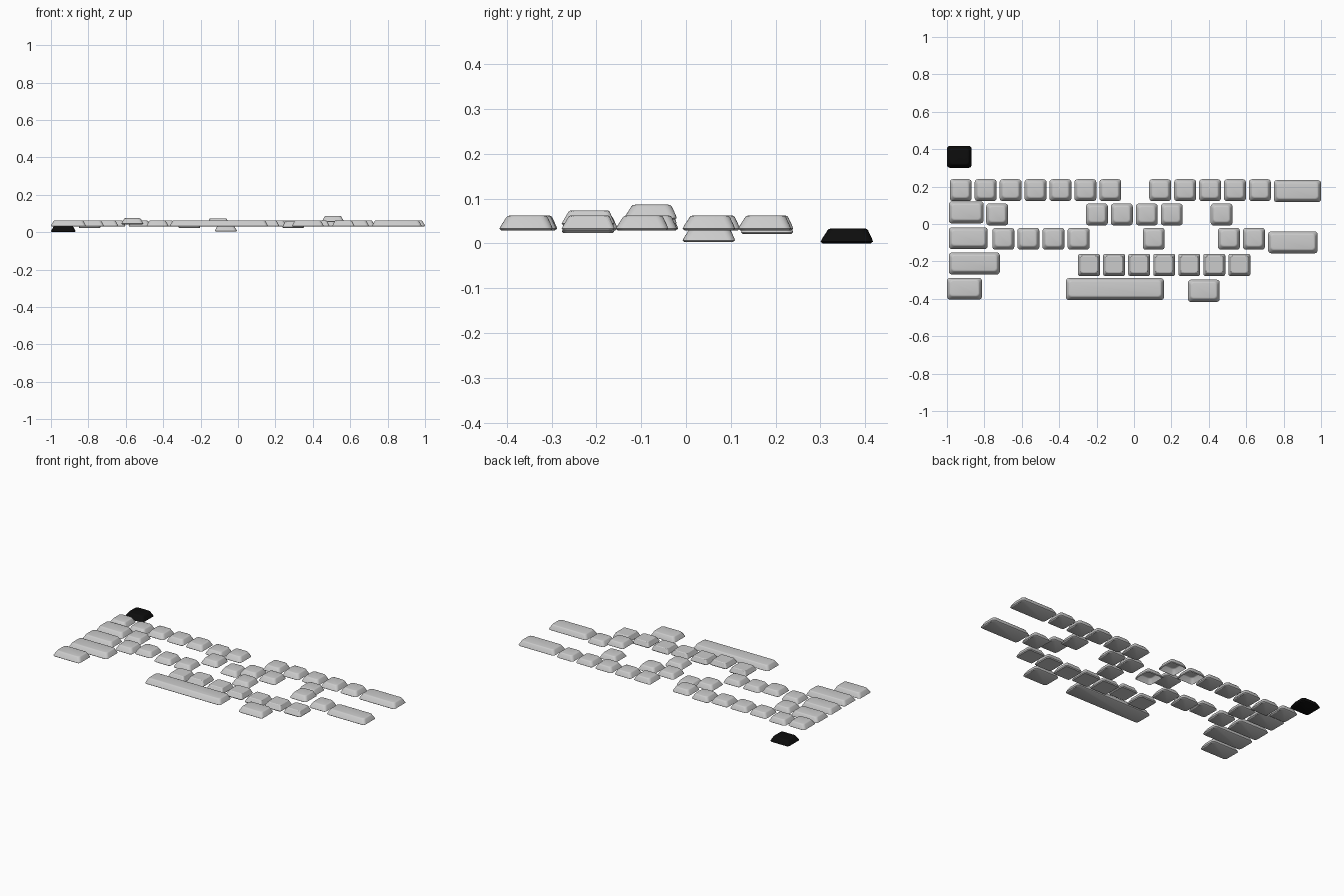
import bpy, bmesh, math

if "Cube" in bpy.data.objects:
    bpy.data.objects.remove(bpy.data.objects["Cube"])

BASE_Z = 0.029     # normal resting height of a key
KEY_H = 0.0335     # key height
KEY_W = 0.117      # width of a single key


def ring(bm, x0, x1, y0, y1, z, r, seg=4):
    """Rounded rectangle loop of vertices."""
    verts = []
    for cx, cy, a0 in ((x1 - r, y1 - r, 0), (x0 + r, y1 - r, 90),
                       (x0 + r, y0 + r, 180), (x1 - r, y0 + r, 270)):
        for i in range(seg + 1):
            a = math.radians(a0 + 90 * i / seg)
            verts.append(bm.verts.new((cx + r * math.cos(a), cy + r * math.sin(a), z)))
    return verts


def key(name, x0, x1, y0, y1, z=BASE_Z, crisp=False, open_base=False, mat=None):
    """Tapered key cap: (inset, height, corner radius) sections lofted upward."""
    if crisp:
        sections = ((0.004, 0.0, 0.010), (0.0, 0.005, 0.010),
                    (0.013, 0.031, 0.010), (0.017, KEY_H, 0.010))
    else:
        sections = ((0.005, 0.0, 0.014), (0.0, 0.004, 0.016), (0.003, 0.011, 0.017),
                    (0.013, 0.029, 0.017), (0.016, 0.0323, 0.016), (0.021, KEY_H, 0.014))
    bm = bmesh.new()
    loops = []
    for inset, h, r in sections:
        lean = 0.003 * h / KEY_H      # top sits slightly toward the back
        loops.append(ring(bm, x0 + inset, x1 - inset, y0 + inset + lean,
                          y1 - inset + lean, z + h, r))
    n = len(loops[0])
    for a, b in zip(loops, loops[1:]):
        for i in range(n):
            j = (i + 1) % n
            bm.faces.new((a[i], a[j], b[j], b[i]))
    bm.faces.new(loops[-1])
    if not open_base:
        bm.faces.new(loops[0][::-1])
    me = bpy.data.meshes.new(name)
    bm.to_mesh(me)
    bm.free()
    ob = bpy.data.objects.new(name, me)
    bpy.context.collection.objects.link(ob)
    if mat:
        me.materials.append(mat)
    if not crisp:
        bpy.ops.object.select_all(action='DESELECT')
        ob.select_set(True)
        bpy.context.view_layer.objects.active = ob
        bpy.ops.object.shade_smooth_by_angle(angle=math.radians(35))
    return ob


def key_row(name, start, pitch, slots, y0, y1, heights={}, open_slots=(), crisp=False):
    """Single-width keys in the given slots, some loose at other heights."""
    for s in slots:
        x = start + pitch * s
        key(f"{name}_key_{s + 1}", x, x + KEY_W, y0, y1, heights.get(s, BASE_Z),
            crisp, s in open_slots)


# Black corner key
black = bpy.data.materials.new("black")
black.diffuse_color = (0.004, 0.004, 0.004, 1)
black.use_nodes = True
black.node_tree.nodes["Principled BSDF"].inputs["Base Color"].default_value = black.diffuse_color
key("corner_key", -1.0, -0.868, 0.300, 0.417, 0.0, mat=black)

# Single keys, back row to front row
key_row("number_row", -0.985, 0.1333, [0, 1, 2, 3, 4, 5, 6, 8, 9, 10, 11, 12],
        0.122, 0.239, {1: 0.021, 5: 0.021}, (5, 6))
key_row("upper_row", -0.79, 0.1333, [0, 4, 5, 6, 7, 9],
        -0.008, 0.109, {5: 0.003}, (5,))
key_row("middle_row", -0.757, 0.134, [0, 1, 2, 3, 6, 9, 10],
        -0.138, -0.021, {1: 0.041, 9: 0.053})
key_row("lower_row", -0.299, 0.134, range(7),
        -0.278, -0.160, {1: 0.040, 4: 0.023}, crisp=True)

# Wide keys at the row ends
key("backspace_key", 0.748, 1.0, 0.116, 0.234)
key("tab_key", -0.99, -0.804, 0.003, 0.120)
key("caps_key", -0.99, -0.782, -0.134, -0.018)
key("enter_key", 0.717, 0.982, -0.157, -0.040)
key("shift_key", -0.99, -0.717, -0.270, -0.153)

# Front row
key("control_key", -1.0, -0.813, -0.404, -0.288)
key("space_bar", -0.364, 0.160, -0.407, -0.290)
key("alternate_key", 0.289, 0.458, -0.417, -0.298)
